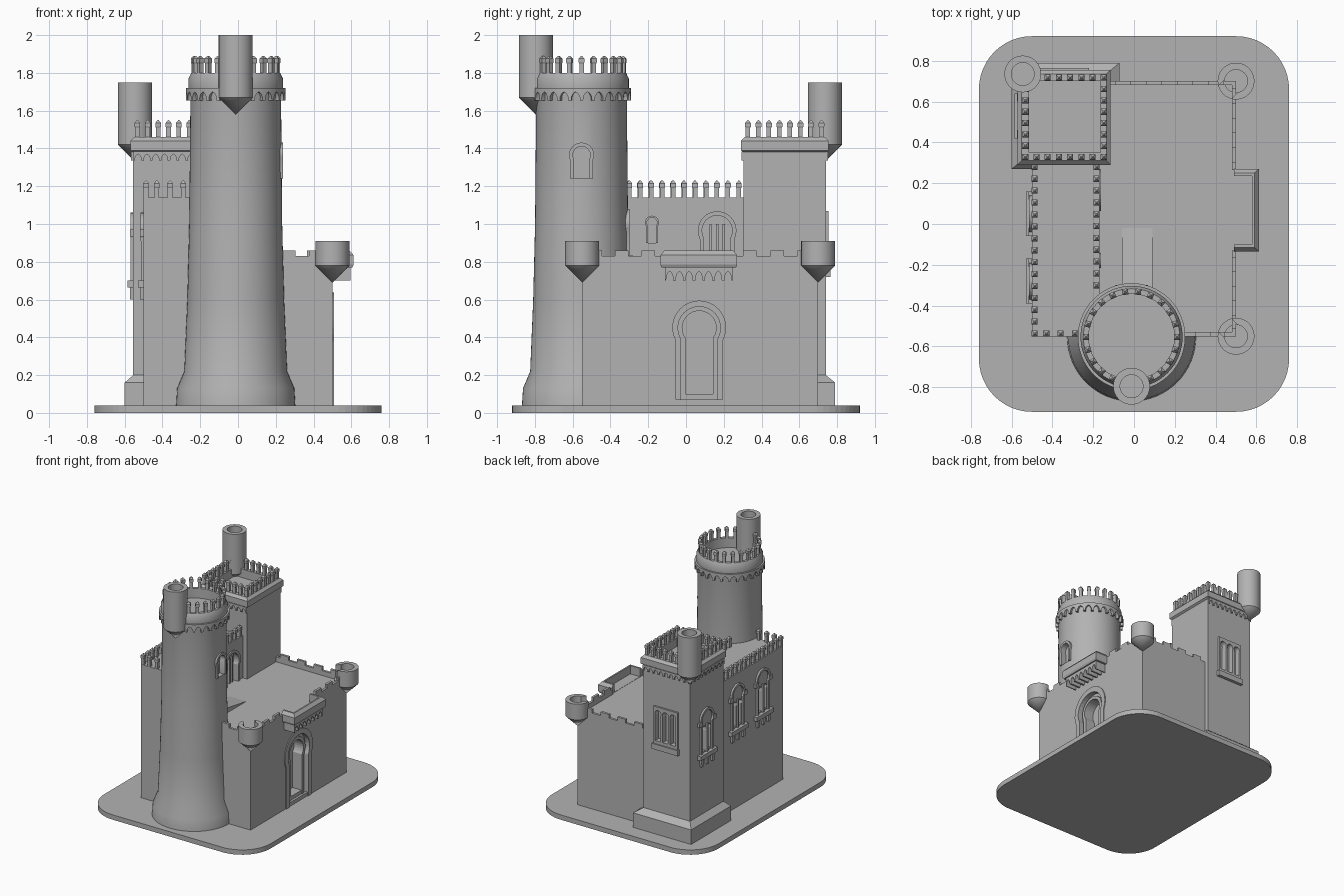
import bpy, bmesh, math
from mathutils import Matrix, Vector

if "Cube" in bpy.data.objects:
    bpy.data.objects.remove(bpy.data.objects["Cube"])

stone = bpy.data.materials.new("grey_stone")
stone.use_nodes = True
GREY = (0.45, 0.45, 0.45, 1)
stone.diffuse_color = GREY
stone.node_tree.nodes["Principled BSDF"].inputs["Base Color"].default_value = GREY


def finish(name, bm):
    bmesh.ops.recalc_face_normals(bm, faces=bm.faces)
    mesh = bpy.data.meshes.new(name)
    bm.to_mesh(mesh)
    bm.free()
    mesh.materials.append(stone)
    obj = bpy.data.objects.new(name, mesh)
    bpy.context.collection.objects.link(obj)
    return obj


def facing(x, y, z, degrees):
    """Local frame on a wall: u along it, v up, w outward."""
    a = math.radians(degrees)
    n, v = Vector((math.cos(a), math.sin(a), 0)), Vector((0, 0, 1))
    m = Matrix((v.cross(n), v, n)).transposed().to_4x4()
    return Matrix.Translation((x, y, z)) @ m


def prism(name, outline, w0, w1, frame=Matrix()):
    bm = bmesh.new()
    rings = [[bm.verts.new(frame @ Vector((u, v, w))) for u, v in outline] for w in (w0, w1)]
    n = len(outline)
    bm.faces.new(rings[0])
    bm.faces.new(rings[1])
    for i in range(n):
        j = (i + 1) % n
        bm.faces.new((rings[0][i], rings[0][j], rings[1][j], rings[1][i]))
    return finish(name, bm)


def rect(u0, u1, v0, v1):
    return [(u0, v0), (u1, v0), (u1, v1), (u0, v1)]


def box(name, x, y, z):
    return prism(name, rect(*x, *y), *z)


def stack(name, levels):
    """Rectangular body through levels of (z, x0, x1, y0, y1)."""
    bm = bmesh.new()
    rings = [[bm.verts.new((*p, z)) for p in rect(*r)] for z, *r in levels]
    bm.faces.new(rings[0])
    bm.faces.new(rings[-1])
    for a, b in zip(rings, rings[1:]):
        for i in range(4):
            j = (i + 1) % 4
            bm.faces.new((a[i], a[j], b[j], b[i]))
    return finish(name, bm)


def lathe(name, profile, centre, steps=64):
    bm = bmesh.new()
    verts = [bm.verts.new((r, 0, z)) for r, z in profile]
    edges = [bm.edges.new(e) for e in zip(verts, verts[1:])]
    bmesh.ops.spin(bm, geom=verts + edges, cent=(0, 0, 0), axis=(0, 0, 1),
                   angle=math.tau, steps=steps, use_merge=True)
    bmesh.ops.remove_doubles(bm, verts=bm.verts, dist=1e-5)
    bmesh.ops.translate(bm, verts=bm.verts, vec=(*centre, 0))
    return finish(name, bm)


def horseshoe(half, radius, centre, bottom, u=0, n=20):
    """Arch outline whose round head is wider than its jambs."""
    start = -math.acos(half / radius)
    pts = [(u + half, bottom)]
    for i in range(n + 1):
        a = start + (math.pi - 2 * start) * i / n
        pts.append((u + radius * math.cos(a), centre + radius * math.sin(a)))
    return pts + [(u - half, bottom)]


def surround(name, outer, inner, w0, w1, frame):
    prism(name, outer + inner[::-1], w0, w1, frame)


def cut(obj, cutter):
    mod = obj.modifiers.new("cut", 'BOOLEAN')
    mod.operation, mod.solver, mod.object = 'DIFFERENCE', 'EXACT', cutter
    evaluated = obj.evaluated_get(bpy.context.evaluated_depsgraph_get())
    mesh = bpy.data.meshes.new_from_object(evaluated)
    obj.modifiers.clear()
    obj.data = mesh
    bpy.data.objects.remove(cutter)


ARCH = [(0, 0), (.14, 0), (.15, .4), (.3, .8), (.5, 1), (.7, .8), (.85, .4), (.86, 0)]


def scallops(name, count, drop, rise, top, place):
    """Row of small hanging arches; place(t, v, w) maps it onto a wall."""
    bm = bmesh.new()
    samples = [((i + f) / count, drop + rise * h) for i in range(count) for f, h in ARCH]
    columns = [[bm.verts.new(place(t, v, w)) for v, w in ((b, 0), (b, 1), (top, 1), (top, 0))]
               for t, b in samples + [(1, drop)]]
    for a, b in zip(columns, columns[1:]):
        for i in range(4):
            j = (i + 1) % 4
            bm.faces.new((a[i], a[j], b[j], b[i]))
    bm.faces.new(columns[0])
    bm.faces.new(columns[-1])
    return finish(name, bm)


def on_wall(frame, length, w0, w1):
    return lambda t, v, w: frame @ Vector(((t - .5) * length, v, w0 + (w1 - w0) * w))


def merlons(name, places, z):
    """Slim posts with a wider pointed head at (x, y, turn)."""
    bm = bmesh.new()
    for x, y, turn in places:
        m = Matrix.Translation((x, y, z)) @ Matrix.Rotation(turn, 4, 'Z')
        rings = [[bm.verts.new(m @ Vector((sx * s, sy * s, h)))
                  for sx, sy in ((-1, -1), (1, -1), (1, 1), (-1, 1))]
                 for h, s in ((-.01, .012), (.05, .012), (.055, .015), (.075, .015), (.09, .003))]
        for a, b in zip(rings, rings[1:]):
            for i in range(4):
                j = (i + 1) % 4
                bm.faces.new((a[i], a[j], b[j], b[i]))
        bm.faces.new(rings[0])
        bm.faces.new(rings[-1])
    finish(name, bm)


def line(a, b, count):
    return [(a[0] + (b[0] - a[0]) * i / (count - 1), a[1] + (b[1] - a[1]) * i / (count - 1), 0)
            for i in range(count)]


# Ground slab with rounded corners
corners = []
for k, (sx, sy) in enumerate(((1, 1), (-1, 1), (-1, -1), (1, -1))):
    for i in range(13):
        a = (k + i / 12) * math.pi / 2
        corners.append((sx * .5 + .26 * math.cos(a), sy * .66 + .26 * math.sin(a)))
prism("ground_slab", corners, 0, .04)

# Main masses
DECK = .79
low_block = box("courtyard_block", (-.3, .5), (-.55, .70), (.03, DECK))
high_block = box("hall_block", (-.5, -.17), (-.55, .4), (.03, 1.14))
keep = stack("square_tower", [(.03, -.555, -.13, .305, .74), (1.38, -.555, -.13, .305, .74),
                              (1.39, -.57, -.115, .29, .755), (1.44, -.57, -.115, .29, .755),
                              (1.46, -.55, -.135, .31, .735)])
cut(keep, box("keep_well", (-.515, -.165), (.35, .70), (1.39, 1.6)))
stack("square_tower_plinth", [(.03, -.6, -.07, .27, .79), (.16, -.6, -.07, .27, .79),
                              (.2, -.555, -.13, .305, .74)])
CX, CY = -.012, -.553
tower = lathe("round_tower", [(0, .03), (.316, .03), (.31, .13), (.272, .22), (.256, .6),
                              (.246, 1), (.24, 1.66), (.25, 1.71), (.25, 1.77), (.236, 1.8),
                              (.21, 1.8), (.21, 1.72), (0, 1.72)], (CX, CY))


# Bracketed turrets, hollow at the top
def turret(name, x, y, base, top, floor):
    return lathe(name, [(0, base - .09), (.09, base), (.09, top), (.056, top),
                        (.056, floor), (0, floor)], (x, y), 40)


turret("round_tower_turret", CX, -.795, 1.67, 2, 1.9)
turret("square_tower_turret", -.545, .735, 1.42, 1.75, 1.65)
for name, y, side in (("front", -.55, 1), ("back", .70, -1)):
    post = turret(name + "_corner_turret", .5, y, .78, .91, .8)
    gap = facing(.5, y, 0, 180 - 45 * side)
    cut(post, prism("gap", rect(-.045, .045, .81, 1), .01, .15, gap))


# Low stepped parapets along the courtyard
def parapet(name, x, y, along_x):
    box(name, x, y, (DECK, .83))
    a, b = x if along_x else y
    count = max(1, round((b - a) / .145))
    for i in range(count):
        span = (a + (i + .25) * (b - a) / count, a + (i + .75) * (b - a) / count)
        box(name + "_block", span if along_x else x, y if along_x else span, (.83, .86))


parapet("side_parapet_front", (.48, .5), (-.55, -.13), False)
parapet("side_parapet_back", (.48, .5), (.265, .70), False)
parapet("front_parapet", (.2, .48), (-.55, -.53), True)
parapet("back_parapet", (-.13, .48), (.68, .70), True)

# Merlons
merlons("hall_merlons", line((-.487, -.537), (-.487, .28), 15) + line((-.183, -.3), (-.183, .28), 11)
        + line((-.43, -.537), (-.29, -.537), 3), 1.14)
x0, x1, y0, y1 = -.533, -.148, .328, .717
merlons("square_tower_merlons", line((x0, y0), (x0, y1), 8) + line((x1, y0), (x1, y1), 8)
        + line((x0, y0), (x1, y0), 8)[1:-1] + line((x0, y1), (x1, y1), 8)[1:-1], 1.46)
merlons("round_tower_merlons", [(CX + .223 * math.cos(a), CY + .223 * math.sin(a), a)
                                for a in (math.tau * i / 22 for i in range(22))], 1.8)

# Hanging arch bands
scallops("round_tower_arches", 26, 1.655, .045, 1.72,
         lambda t, v, w: Vector((CX + (.235 + .028 * w) * math.cos(t * math.tau),
                                 CY + (.235 + .028 * w) * math.sin(t * math.tau), v)))
for x, y, turn, length in ((-.555, .522, 180, .43), (-.342, .74, 90, .42), (-.342, .305, 270, .42)):
    scallops("square_tower_arches", 9, 1.335, .035, 1.385,
             on_wall(facing(x, y, 0, turn), length, -.005, .012))

# Projecting box over the gate
gallery = stack("gate_gallery", [(.77, .49, .605, -.13, .265), (.785, .49, .612, -.135, .27),
                                 (.835, .49, .612, -.135, .27), (.86, .49, .59, -.115, .25)])
cut(gallery, box("gallery_well", (.3, .578), (-.1, .235), (DECK + .002, 1)))
scallops("gate_gallery_arches", 7, .70, .05, .772, on_wall(facing(.5, .068, 0, 0), .36, -.005, .095))

# Gate: two nested horseshoe recesses, surrounds and steps
gate = facing(.5, .07, 0, 0)
outer, middle = horseshoe(.165, .182, .455, .04), horseshoe(.122, .14, .452, .04)
inner_rim, inner = horseshoe(.1, .115, .45, .04), horseshoe(.072, .09, .45, .04)
cut(low_block, prism("niche", middle, -.035, .1, gate))
cut(low_block, prism("doorway", inner, -.1, .1, gate))
surround("gate_surround", outer, middle, -.01, .007, gate)
surround("gate_inner_surround", inner_rim, inner, -.04, -.015, gate)
prism("gate_lower_step", rect(-.122, .122, .035, .07), -.1, 0, gate)
prism("gate_upper_step", rect(-.1, .1, .07, .1), -.1, -.02, gate)


# Arched openings with a raised surround
def opening(name, wall, frame, half, radius, centre, bottom, rim, back=-.01, depth=.04):
    hole = horseshoe(half, radius, centre, bottom)
    cut(wall, prism("hole", hole, -depth, .1, frame))
    surround(name, horseshoe(half + rim, radius + rim, centre, bottom), hole, back, .008, frame)


opening("round_tower_window", tower, facing(CX + .243, CY, 0, 0), .04, .046, 1.365, 1.24, .02, -.02)
opening("round_tower_door", tower, facing(CX, CY + .247, 0, 90), .05, .06, 1.0, .8, .02, -.025)
opening("hall_small_window", high_block, facing(-.17, -.18, 0, 0), .022, .027, 1.007, .9, .01)
door = facing(-.17, .165, 0, 0)
opening("hall_door", high_block, door, .07, .08, .965, DECK, .022)
for u in (-.035, 0, .035):
    prism("hall_door_column", rect(u - .006, u + .006, DECK, 1.0), -.045, -.02, door)
prism("tower_ramp", [(-.33, .77), (-.02, .77), (-.02, DECK), (-.33, .84)], -.06, .09, facing(0, 0, 0, 0))


# Ornate twin windows on the side
def twin_window(wall, x, y):
    f = facing(x, y, 0, 180)
    for u in (-.033, .033):
        cut(wall, prism("light", horseshoe(.022, .026, .89, .71, u), -.03, .1, f))
    surround("twin_window_hood", horseshoe(.08, .09, .97, .91), horseshoe(.06, .07, .97, .91), -.01, .015, f)
    for u in (-.07, 0, .07):
        prism("twin_window_column", rect(u - .009, u + .009, .7, .93), -.01, .014, f)
        prism("twin_window_bracket", [(u - .012, .6), (u + .012, .6), (u + .016, .67), (u - .016, .67)],
              -.01, .018, f)
    for u in (-.09, .09):
        prism("twin_window_ear", rect(u - .02, u + .02, .935, .97), -.01, .018, f)
    prism("twin_window_sill", rect(-.11, .11, .665, .7), -.01, .03, f)


twin_window(high_block, -.5, .05)
twin_window(high_block, -.5, -.28)
twin_window(keep, -.555, .53)

# Triple window at the back
back = facing(-.34, .74, 0, 90)
panel = prism("triple_window_panel", rect(-.11, .11, .76, 1.07), -.01, .015, back)
for u in (-.068, 0, .068):
    light = horseshoe(.024, .027, 1.015, .79, u)
    cut(keep, prism("light", light, -.03, .1, back))
    cut(panel, prism("light", light, -.1, .1, back))
prism("triple_window_sill", rect(-.12, .12, .72, .765), -.01, .025, back)

# Smooth the round parts, keep edges crisp
bpy.ops.object.select_all(action='DESELECT')
for obj in bpy.context.scene.objects:
    if obj.type == 'MESH' and ("turret" in obj.name or "round_tower" in obj.name):
        obj.select_set(True)
        bpy.context.view_layer.objects.active = obj
bpy.ops.object.shade_smooth_by_angle(angle=math.radians(25))
